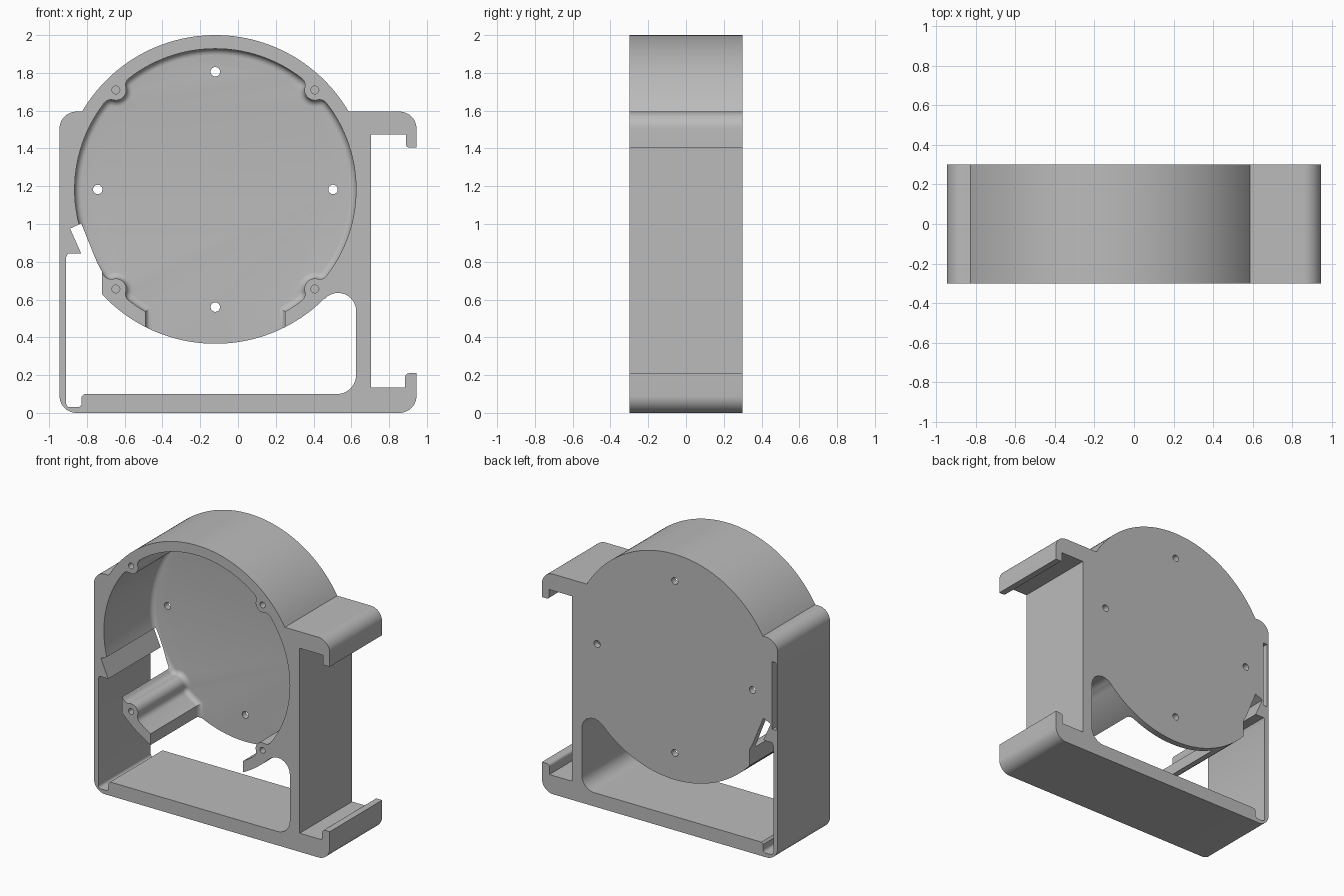
import bpy, bmesh, math

cube = bpy.data.objects.get("Cube")
if cube:
    bpy.data.objects.remove(cube, do_unlink=True)

CX, CZ = -0.12, 1.183          # centre of the round housing
R_OUT, R_IN = 0.817, 0.745     # housing wall
POST, BLEND = 0.055, 0.045     # screw post radius and its blend
FLOOR, FILLET = 0.255, 0.035   # floor position and floor fillet
HALF = 0.3


def arc(cx, cz, r, a0, a1, n):
    """Points of an arc, angles in degrees."""
    step = (a1 - a0) / n
    return [(cx + r * math.cos(math.radians(a0 + i * step)),
             cz + r * math.sin(math.radians(a0 + i * step))) for i in range(n + 1)]


def loft(name, layers):
    """Solid through layers of (y, outline)."""
    bm = bmesh.new()
    rings = [[bm.verts.new((x, y, z)) for x, z in pts] for y, pts in layers]
    for a, b in zip(rings, rings[1:]):
        for i in range(len(a)):
            j = (i + 1) % len(a)
            bm.faces.new((a[i], a[j], b[j], b[i]))
    bm.faces.new(rings[0])
    bm.faces.new(rings[-1])
    bmesh.ops.recalc_face_normals(bm, faces=bm.faces)
    mesh = bpy.data.meshes.new(name)
    bm.to_mesh(mesh)
    bm.free()
    ob = bpy.data.objects.new(name, mesh)
    bpy.context.collection.objects.link(ob)
    return ob


def prism(name, pts, y0, y1):
    return loft(name, [(y0, pts), (y1, pts)])


def cavity_outline(o):
    """Round cavity with four screw posts and an open bottom, inset by o."""
    r, half_gap = R_IN - o, 0.37 - o
    rho = R_IN - BLEND
    d = math.acos((rho**2 + R_IN**2 - (POST + BLEND)**2) / (2 * rho * R_IN))
    fx, fz = rho * math.cos(d), rho * math.sin(d)
    phi = math.degrees(math.atan2(fz, R_IN - fx))
    deg = math.degrees(d)
    lobe = (arc(fx, -fz, BLEND - o, -deg, phi, 8)
            + arc(R_IN, 0, POST + o, phi + 180, 180 - phi, 16)[1:-1]
            + arc(fx, fz, BLEND - o, -phi, deg, 8))
    start = -math.degrees(math.acos(half_gap / r))
    pts = arc(0, 0, r, start, -45 - deg, 6)[:-1]
    for k in range(4):
        a = -45 + 90 * k
        c, s = math.cos(math.radians(a)), math.sin(math.radians(a))
        pts += [(x * c - z * s, x * s + z * c) for x, z in lobe]
        if k < 3:
            pts += arc(0, 0, r, a + deg, a + 90 - deg, 28)[1:-1]
    pts += arc(0, 0, r, 225 + deg, 180 - start, 6)[1:]
    pts += [(-half_gap, -0.93), (half_gap, -0.93)]
    return [(CX + x, CZ + z) for x, z in pts]


# Outer silhouette: round housing, square frame and two hooked arms
lift = math.degrees(math.asin((1.595 - CZ) / R_OUT))
outline = (
    arc(CX, CZ, R_OUT, lift, 180 - lift, 72)
    + arc(-0.855, 1.505, 0.09, 90, 180, 10)
    + arc(-0.855, 0.09, 0.09, 180, 270, 10)
    + arc(0.855, 0.09, 0.09, 270, 360, 10)
    + [(0.945, 0.21)] + arc(0.905, 0.19, 0.02, 90, 180, 4)
    + [(0.885, 0.135), (0.705, 0.135), (0.705, 1.475), (0.89, 1.475)]
    + arc(0.905, 1.42, 0.015, 180, 270, 4) + [(0.945, 1.405)]
    + arc(0.855, 1.505, 0.09, 0, 90, 10))
body = prism("housing_frame", outline, -HALF, HALF)

# Window under the housing, with the side slit and corner notch
window = (
    [(-0.889, 0.976), (-0.83, 1.003), (-0.746, 0.796), (-0.72, 0.748)]
    + arc(CX, CZ, R_OUT, 222.7, 315, 50)
    + arc(0.53, 0.54, 0.095, 135, 0, 14)
    + arc(0.525, 0.2, 0.1, 0, -90, 12)
    + [(-0.815, 0.1), (-0.828, 0.087)]
    + arc(-0.848, 0.05, 0.02, 0, -90, 4)
    + arc(-0.89, 0.05, 0.02, 270, 180, 4)
    + [(-0.91, 0.825), (-0.9, 0.843), (-0.83, 0.843)])
cutters = [prism("window_cutter", window, -0.4, 0.4)]

# Housing cavity with a rounded floor edge
layers = [(-0.4, cavity_outline(0))]
for k in range(7):
    t = math.radians(15 * k)
    layers.append((FLOOR - FILLET + FILLET * math.sin(t),
                   cavity_outline(FILLET * (1 - math.cos(t)))))
cutters.append(loft("cavity_cutter", layers))

# Floor holes and blind screw holes
for k in range(4):
    a = math.radians(90 * k)
    ring = arc(CX + 0.623 * math.cos(a), CZ + 0.623 * math.sin(a), 0.025, 0, 360, 24)[:-1]
    cutters.append(prism("floor_hole_cutter", ring, 0.1, 0.4))
    a += math.radians(45)
    ring = arc(CX + R_IN * math.cos(a), CZ + R_IN * math.sin(a), 0.021, 0, 360, 24)[:-1]
    cutters.append(prism("screw_hole_cutter", ring, -0.4, 0.1))

# Blind slot in the back of the side wall
slot = [(-0.93, 0.94), (-0.9, 0.94), (-0.9, 1.43), (-0.93, 1.43)]
cutters.append(prism("slot_cutter", slot, 0.0, 0.4))

bpy.ops.object.select_all(action='DESELECT')
bpy.context.view_layer.objects.active = body
body.select_set(True)
for cutter in cutters:
    cutter.hide_render = True
    mod = body.modifiers.new("cut", 'BOOLEAN')
    mod.operation = 'DIFFERENCE'
    mod.solver = 'EXACT'
    mod.object = cutter
    bpy.ops.object.modifier_apply(modifier=mod.name)
    bpy.data.objects.remove(cutter, do_unlink=True)

# Single grey material
grey = bpy.data.materials.new("plain_grey")
grey.use_nodes = True
colour = (0.5, 0.5, 0.5, 1)
grey.diffuse_color = colour
grey.node_tree.nodes["Principled BSDF"].inputs["Base Color"].default_value = colour
body.data.materials.clear()
body.data.materials.append(grey)
bpy.ops.object.shade_smooth_by_angle(angle=math.radians(30))
